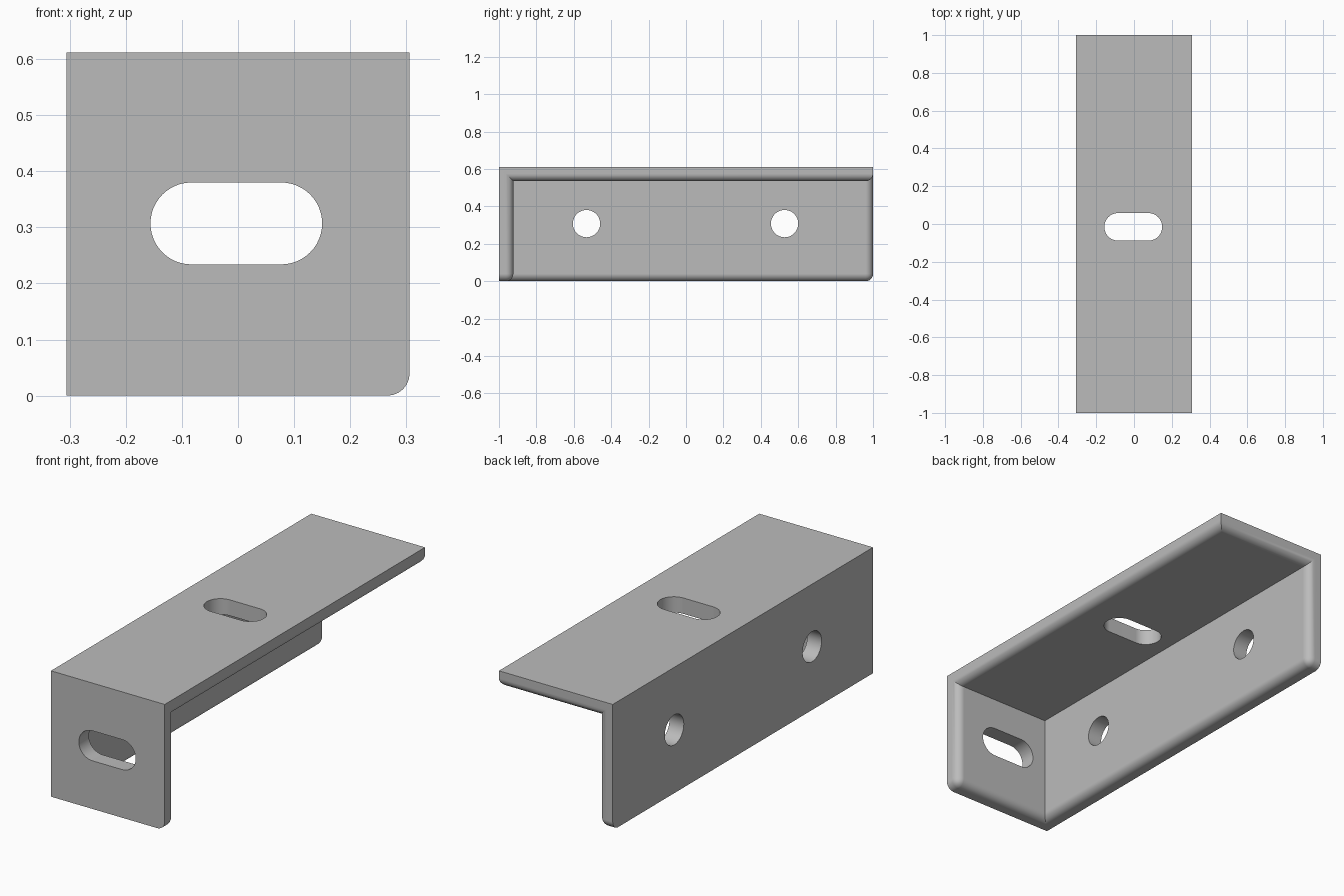
import bpy
import bmesh
from math import pi, cos, sin
from mathutils import Matrix, Vector

cube = bpy.data.objects.get("Cube")
if cube:
    bpy.data.objects.remove(cube, do_unlink=True)

W, L, H = 0.306, 1.0, 0.612      # half width, half length, height
T, R = 0.077, 0.04               # plate thickness, edge rounding
HOLE_R = 0.073


def add_object(name, bm):
    bmesh.ops.recalc_face_normals(bm, faces=bm.faces)
    mesh = bpy.data.meshes.new(name)
    bm.to_mesh(mesh)
    bm.free()
    obj = bpy.data.objects.new(name, mesh)
    bpy.context.collection.objects.link(obj)
    return obj


def box(name, low, high):
    low, high = Vector(low), Vector(high)
    bm = bmesh.new()
    bmesh.ops.create_cube(bm, size=1)
    bmesh.ops.scale(bm, vec=high - low, verts=bm.verts)
    bmesh.ops.translate(bm, vec=(low + high) / 2, verts=bm.verts)
    return add_object(name, bm)


def slot(name, center, half, axis):
    """Rounded slot cutter; half is half the straight length (0 = round hole)."""
    n, depth = 24, 0.3
    bm = bmesh.new()
    verts = []
    for side in (1, -1):
        for i in range(n + 1):
            a = -pi / 2 + pi * i / n
            verts.append(bm.verts.new((side * (half + HOLE_R * cos(a)),
                                       side * HOLE_R * sin(a), -depth / 2)))
    if half == 0:
        for i in (2 * n + 1, n):      # joins shared by both half circles
            bm.verts.remove(verts.pop(i))
    face = bm.faces.new(verts)
    ext = bmesh.ops.extrude_face_region(bm, geom=[face])
    top = [g for g in ext["geom"] if isinstance(g, bmesh.types.BMVert)]
    bmesh.ops.translate(bm, vec=(0, 0, depth), verts=top)
    turn = Matrix.Rotation(pi / 2, 4, axis) if axis != "Z" else Matrix()
    bm.transform(Matrix.Translation(center) @ turn)
    return add_object(name, bm)


def cut(obj, cutter):
    cutter.hide_render = True
    mod = obj.modifiers.new("cut", "BOOLEAN")
    mod.operation = "DIFFERENCE"
    mod.solver = "EXACT"
    mod.object = cutter
    bpy.context.view_layer.objects.active = obj
    bpy.ops.object.modifier_apply(modifier=mod.name)
    bpy.data.objects.remove(cutter, do_unlink=True)


# Three joined plates: a block with a corner cavity removed
bracket = box("corner_bracket", (-W, -L, 0), (W, L, H))
cut(bracket, box("cavity", (T - W, T - L, -1), (1, 2, H - T)))

# Round the inner rims and the two lower free corners
inner = (T - W, T - L, H - T)
outer = (W, L, 0)


def shared(edge, planes):
    return [i for i in range(3)
            if all(abs(v.co[i] - planes[i]) < 1e-4 for v in edge.verts)]


bm = bmesh.new()
bm.from_mesh(bracket.data)
bmesh.ops.remove_doubles(bm, verts=bm.verts, dist=1e-5)
rounded = []
for e in bm.edges:
    free = shared(e, outer)
    rim = len(free) == 1 and len(shared(e, inner)) == 1
    corner = len(free) == 2 and 2 in free
    if rim or corner:
        rounded.append(e)
bmesh.ops.bevel(bm, geom=rounded, offset=R, offset_type="OFFSET", segments=6,
                profile=0.5, affect="EDGES", clamp_overlap=True)
bm.to_mesh(bracket.data)
bm.free()

# Slots in the top and front plates, round holes in the side plate
cut(bracket, slot("top_slot", (-0.004, -0.015, H - T / 2), 0.08, "Z"))
cut(bracket, slot("front_slot", (-0.003, T / 2 - L, 0.307), 0.08, "X"))
for y in (-0.532, 0.527):
    cut(bracket, slot("side_hole", (T / 2 - W, y, 0.308), 0, "Y"))

# Grey metal
grey = bpy.data.materials.new("plain_grey")
grey.use_nodes = True
color = (0.5, 0.5, 0.5, 1)
grey.diffuse_color = color
grey.node_tree.nodes["Principled BSDF"].inputs["Base Color"].default_value = color
bracket.data.materials.clear()
bracket.data.materials.append(grey)

# Smooth the roundings, keep plate edges crisp
bpy.ops.object.select_all(action="DESELECT")
bracket.select_set(True)
bpy.context.view_layer.objects.active = bracket
bpy.ops.object.shade_smooth_by_angle(angle=pi / 6)
weighted = bracket.modifiers.new("flat_plates", "WEIGHTED_NORMAL")
weighted.keep_sharp = True
